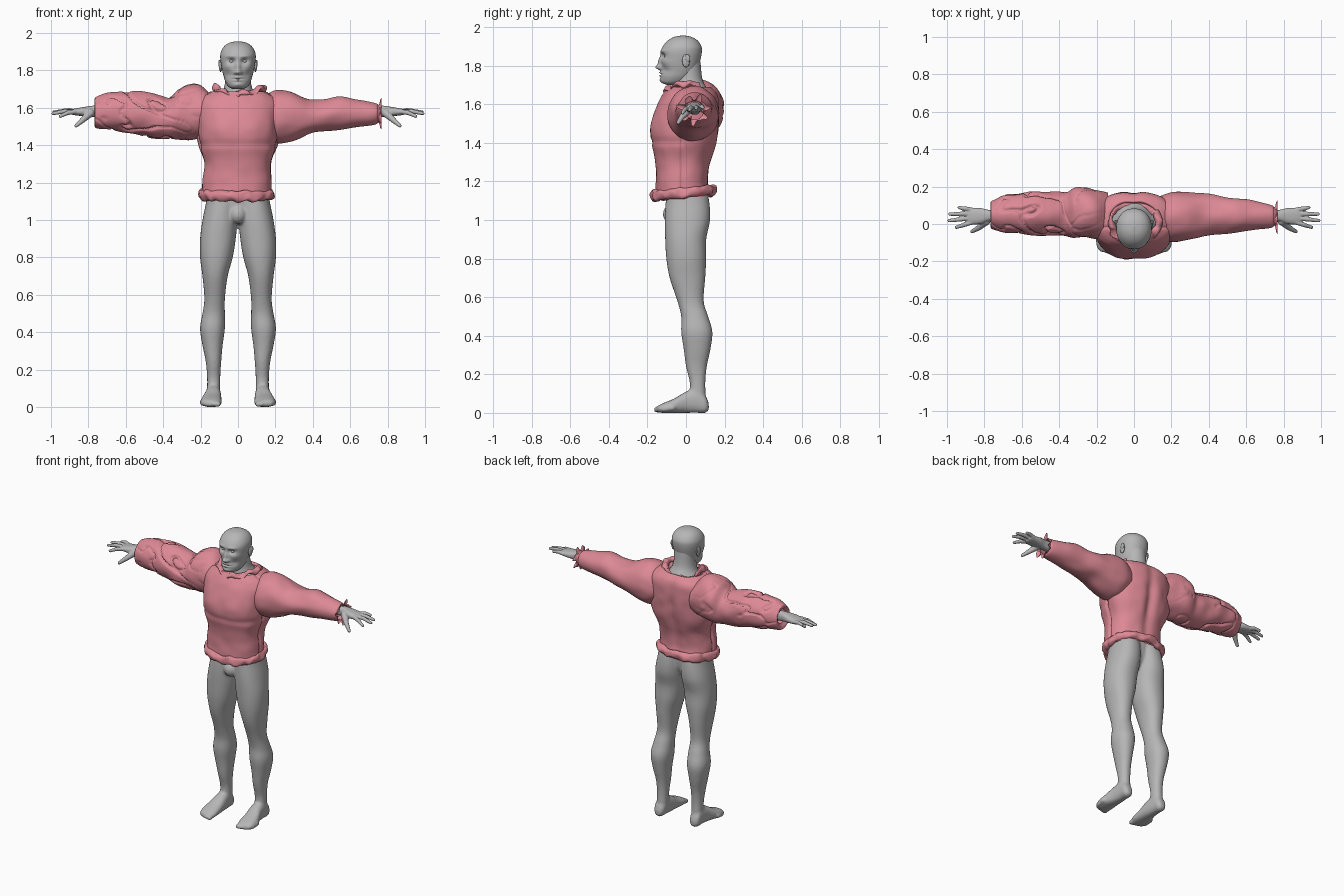
import bpy, bmesh
from math import sin, cos, pi, exp, tau
from mathutils import Vector, Matrix, noise

cube = bpy.data.objects.get("Cube")
if cube:
    bpy.data.objects.remove(cube, do_unlink=True)


def material(name, color):
    mat = bpy.data.materials.new(name)
    mat.use_nodes = True
    mat.diffuse_color = (*color, 1)
    mat.node_tree.nodes["Principled BSDF"].inputs["Base Color"].default_value = (*color, 1)
    return mat


SKIN = material("skin grey", (.47, .47, .47))
CLOTH = material("dusty pink cloth", (.72, .25, .30))


def bell(offset, width):
    return exp(-(offset / width) ** 2)


def signed_power(value, power):
    return abs(value) ** power * (1 if value >= 0 else -1)


def smooth_rows(rows, steps):
    """Catmull-Rom interpolation of section rows."""
    result = []
    for i in range(len(rows) - 1):
        before, start = rows[max(i - 1, 0)], rows[i]
        end, after = rows[i + 1], rows[min(i + 2, len(rows) - 1)]
        for k in range(steps):
            t = k / steps
            result.append([b + t / 2 * (c - a + t * (2 * a - 5 * b + 4 * c - d + t * (3 * (b - c) + d - a)))
                           for a, b, c, d in zip(before, start, end, after)])
    return result + [rows[-1]]


def bridge(bm, rings, closed=False):
    count = len(rings[0])
    pairs = list(zip(rings, rings[1:])) + ([(rings[-1], rings[0])] if closed else [])
    for low, high in pairs:
        for j in range(count):
            k = (j + 1) % count
            bm.faces.new((low[j], low[k], high[k], high[j]))


def loft(bm, axis, rows, sides=32, steps=5, power=2.0, push=None, caps=True):
    """Rows hold position on the axis, then min and max of the two other axes."""
    place = {"x": lambda t, u, v: (t, u, v), "y": lambda t, u, v: (u, t, v),
             "z": lambda t, u, v: (u, v, t)}[axis]
    rings = []
    for t, u0, u1, v0, v1 in smooth_rows(rows, steps):
        centre = Vector(place(t, (u0 + u1) / 2, (v0 + v1) / 2))
        ring = []
        for j in range(sides):
            a = tau * j / sides
            arm = Vector(place(0, (u1 - u0) / 2 * signed_power(cos(a), 2 / power),
                               (v1 - v0) / 2 * signed_power(sin(a), 2 / power)))
            p = centre + arm
            if push:
                p += arm.normalized() * push(p, a)
            ring.append(bm.verts.new(p))
        rings.append(ring)
    bridge(bm, rings)
    if caps:
        bm.faces.new(rings[0])
        bm.faces.new(rings[-1])


def ball(bm, centre, radii):
    bmesh.ops.create_uvsphere(bm, u_segments=20, v_segments=12, radius=1,
                              matrix=Matrix.LocRotScale(Vector(centre), None, Vector(radii)))


def capsule(bm, start, end, r0, r1):
    start, end = Vector(start), Vector(end)
    span = end - start
    turn = span.to_track_quat("Z", "Y").to_matrix().to_4x4()
    bmesh.ops.create_cone(bm, segments=14, radius1=r0, radius2=r1, depth=span.length, cap_ends=True,
                          matrix=Matrix.Translation((start + end) / 2) @ turn)
    ball(bm, start, (r0, r0, r0))
    ball(bm, end, (r1, r1, r1))


def ruffle(bm, path, wide, tall, wobble):
    """Crumpled closed roll of cloth following path(angle)."""
    rings = []
    for i in range(120):
        a = tau * i / 120
        outward = Vector((cos(a), sin(a), 0))
        ring = []
        for j in range(14):
            b = tau * j / 14
            p = Vector(path(a)) + outward * wide * cos(b) + Vector((0, 0, tall * sin(b)))
            ring.append(bm.verts.new(p + noise.noise_vector(p * 22) * wobble))
        rings.append(ring)
    bridge(bm, rings, closed=True)


def finish(bm, name, mat, mirror=False, voxel=0, relax=3):
    bmesh.ops.recalc_face_normals(bm, faces=bm.faces)
    mesh = bpy.data.meshes.new(name)
    for face in bm.faces:
        face.smooth = True
    bm.to_mesh(mesh)
    bm.free()
    mesh.materials.append(mat)
    obj = bpy.data.objects.new(name, mesh)
    bpy.context.scene.collection.objects.link(obj)
    if mirror:
        obj.modifiers.new("Mirror", "MIRROR").use_mirror_merge = False
    if voxel:
        remesh = obj.modifiers.new("Blend", "REMESH")
        remesh.mode, remesh.voxel_size, remesh.use_smooth_shade = "VOXEL", voxel, True
        obj.modifiers.new("Relax", "SMOOTH").iterations = relax
    return obj


# Legs, hips and feet, blended into one skin
bm = bmesh.new()
loft(bm, "z", [(1.18, 0, .16, -.1, .1), (1.1, 0, .17, -.105, .12), (1, .003, .19, -.11, .125),
               (.9, .012, .203, -.108, .105), (.8, .028, .203, -.102, .105), (.7, .055, .19, -.085, .1),
               (.58, .07, .18, -.045, .092), (.5, .07, .19, -.025, .115), (.42, .07, .203, -.025, .137),
               (.33, .082, .19, -.012, .127), (.24, .09, .172, 0, .108), (.15, .095, .165, .02, .1),
               (.06, .095, .167, .01, .105)], power=2.2)
loft(bm, "z", [(1.2, -.15, .15, -.1, .09), (1.1, -.15, .15, -.1, .09), (1.03, -.1, .1, -.09, .08),
               (.98, -.04, .04, -.06, .05)])
ball(bm, (0, -.075, 1.03), (.045, .045, .05))
loft(bm, "y", [(-.15, .1, .18, .003, .035), (-.12, .088, .198, 0, .05), (-.06, .088, .194, 0, .075),
               (0, .09, .177, 0, .11), (.06, .095, .17, 0, .125), (.1, .1, .167, 0, .09),
               (.118, .115, .15, .015, .05)], power=2.4)
for i in range(5):
    toe = Vector((.107 + .021 * i, -.152 + .004 * i * i / 2, .016))
    capsule(bm, toe + Vector((0, .05, .01)), toe, .016, .016 - .0015 * i)
finish(bm, "legs", SKIN, mirror=True, voxel=.009)

# Hands
bm = bmesh.new()
loft(bm, "x", [(.7, .015, .075, 1.545, 1.61), (.77, .015, .075, 1.55, 1.612), (.82, 0, .085, 1.555, 1.605),
               (.87, -.002, .086, 1.56, 1.597), (.89, .005, .08, 1.565, 1.592)], power=2.4)
for base_y, tip in [(.008, (.95, -.018, 1.555)), (.032, (.988, .018, 1.57)),
                    (.055, (.985, .053, 1.577)), (.076, (.935, .088, 1.582))]:
    base = Vector((.87, base_y, 1.58))
    middle = base.lerp(Vector(tip), .5) + Vector((0, 0, .006))
    capsule(bm, base, middle, .013, .012)
    capsule(bm, middle, tip, .012, .009)
capsule(bm, (.79, .015, 1.572), (.83, -.02, 1.535), .022, .015)
capsule(bm, (.83, -.02, 1.535), (.865, -.04, 1.505), .015, .01)
finish(bm, "hands", SKIN, mirror=True, voxel=.004, relax=2)

# Neck and upper shoulders
bm = bmesh.new()
loft(bm, "z", [(1.58, -.17, .17, -.08, .13), (1.64, -.14, .14, -.07, .13), (1.68, -.09, .09, -.065, .11),
               (1.73, -.07, .07, -.06, .085), (1.82, -.066, .066, -.05, .075)], caps=False)
finish(bm, "neck", SKIN)

# Head with modelled face
FACE = [(0, 1.815, .016, .012, .03), (0, 1.79, .022, .015, .013), (.016, 1.788, .008, .009, .01),
        (.035, 1.85, -.017, .02, .014), (.035, 1.876, .006, .028, .01), (0, 1.763, .009, .025, .006),
        (0, 1.755, -.006, .028, .003), (0, 1.747, .009, .02, .005), (0, 1.725, .007, .022, .012),
        (.055, 1.82, .005, .02, .02), (.05, 1.775, -.006, .02, .02)]


def face_shape(p, a):
    if p.y > -.03:
        return 0
    return sum(h * bell(abs(p.x) - x, w) * bell(p.z - z, t) for x, z, h, w, t in FACE)


bm = bmesh.new()
loft(bm, "z", [(z, -w, w, y0, y1) for z, w, y0, y1 in
               [(1.7, .025, -.1, -.05), (1.712, .05, -.125, 0), (1.74, .068, -.13, .035), (1.78, .08, -.128, .06),
                (1.83, .09, -.13, .075), (1.87, .095, -.13, .082), (1.9, .091, -.12, .08),
                (1.93, .073, -.094, .06), (1.949, .043, -.06, .027), (1.956, .004, -.02, -.01)]],
     sides=96, steps=10, power=2.15, push=face_shape)
finish(bm, "head", SKIN)

bm = bmesh.new()
ball(bm, (.035, -.1, 1.849), (.014, .014, .011))
finish(bm, "eyes", SKIN, mirror=True)
bm = bmesh.new()
ball(bm, (.093, 0, 1.825), (.009, .02, .034))
ball(bm, (.099, .008, 1.837), (.006, .014, .02))
finish(bm, "ears", SKIN, mirror=True)


# Sweater body with side seams, chest and back muscles
def body_shape(p, a):
    fade = bell(p.z - 1.42, .2)
    depth = -.012 * bell(p.y + .02, .007) + .004 * noise.noise(p * 14)
    if p.y > 0:
        depth += fade * (-.022 * bell(p.x, .035) + .02 * bell(p.y - .07, .06) * bell(p.z - 1.45, .1))
    else:
        depth += .01 * bell(abs(p.x) - .08, .06) * bell(p.z - 1.48, .06) - .006 * bell(p.z - 1.405, .015)
    return depth


bm = bmesh.new()
loft(bm, "z", [(1.12, -.19, .178, -.16, .135), (1.2, -.192, .18, -.155, .115), (1.3, -.18, .178, -.16, .13),
               (1.4, -.205, .205, -.178, .16), (1.5, -.215, .215, -.178, .172), (1.6, -.222, .222, -.148, .175),
               (1.65, -.205, .205, -.12, .165), (1.678, -.165, .165, -.1, .142),
               (1.688, -.135, .135, -.09, .122), (1.66, -.115, .115, -.08, .11)],
     sides=160, steps=7, power=2.35, push=body_shape, caps=False)
finish(bm, "sweater_body", CLOTH)

# Rolled hem and collar
bm = bmesh.new()
ruffle(bm, lambda a: (-.008 + .182 * cos(a), -.012 + .152 * sin(a), 1.14 + .013 * sin(a)), .022, .028, .014)
finish(bm, "sweater_hem", CLOTH)
bm = bmesh.new()
ruffle(bm, lambda a: (.127 * cos(a), .01 + .1 * sin(a), 1.672 + .032 * cos(a) ** 2 * (sin(a) < .5)),
       .018, .014, .022)
finish(bm, "sweater_collar", CLOTH)


# Sleeves: a slim one with a frilled cuff and a puffed one gathered at the wrist
def slim_folds(p, a):
    frill = .014 * sin(7 * a) + .008 * sin(11 * a + 1) if p.x > .757 else 0
    return frill + .007 * noise.noise(Vector((p.x * 9, p.y * 14, p.z * 14)))


def puffy_folds(p, a):
    crease = abs(noise.noise(Vector((p.x * 10 + p.z * 8, p.y * 9, p.z * 16))))
    return .006 - .022 * bell(crease, .07) * bell(p.x + .52, .2) + .008 * noise.noise(p * 12)


bm = bmesh.new()
loft(bm, "x", [(.14, -.07, .15, 1.44, 1.66), (.2, -.095, .172, 1.41, 1.69), (.28, -.09, .17, 1.42, 1.685),
               (.38, -.065, .162, 1.46, 1.645), (.46, -.055, .152, 1.475, 1.643), (.55, -.045, .137, 1.485, 1.66),
               (.65, -.03, .12, 1.5, 1.642), (.735, -.015, .1, 1.515, 1.625), (.75, -.005, .09, 1.525, 1.615),
               (.766, -.03, .11, 1.505, 1.638)], sides=64, steps=8, push=slim_folds, caps=False)
finish(bm, "left_sleeve", CLOTH)
bm = bmesh.new()
loft(bm, "x", [(-.14, -.07, .16, 1.46, 1.66), (-.2, -.07, .18, 1.44, 1.712), (-.26, -.065, .192, 1.435, 1.718),
               (-.32, -.065, .188, 1.437, 1.695), (-.37, -.06, .165, 1.437, 1.65), (-.46, -.055, .168, 1.442, 1.67),
               (-.56, -.05, .165, 1.465, 1.685), (-.68, -.04, .15, 1.485, 1.675), (-.75, -.025, .125, 1.497, 1.655),
               (-.766, -.008, .11, 1.512, 1.64), (-.75, .012, .083, 1.54, 1.615)],
     sides=96, steps=12, push=puffy_folds, caps=False)
finish(bm, "right_sleeve", CLOTH)
